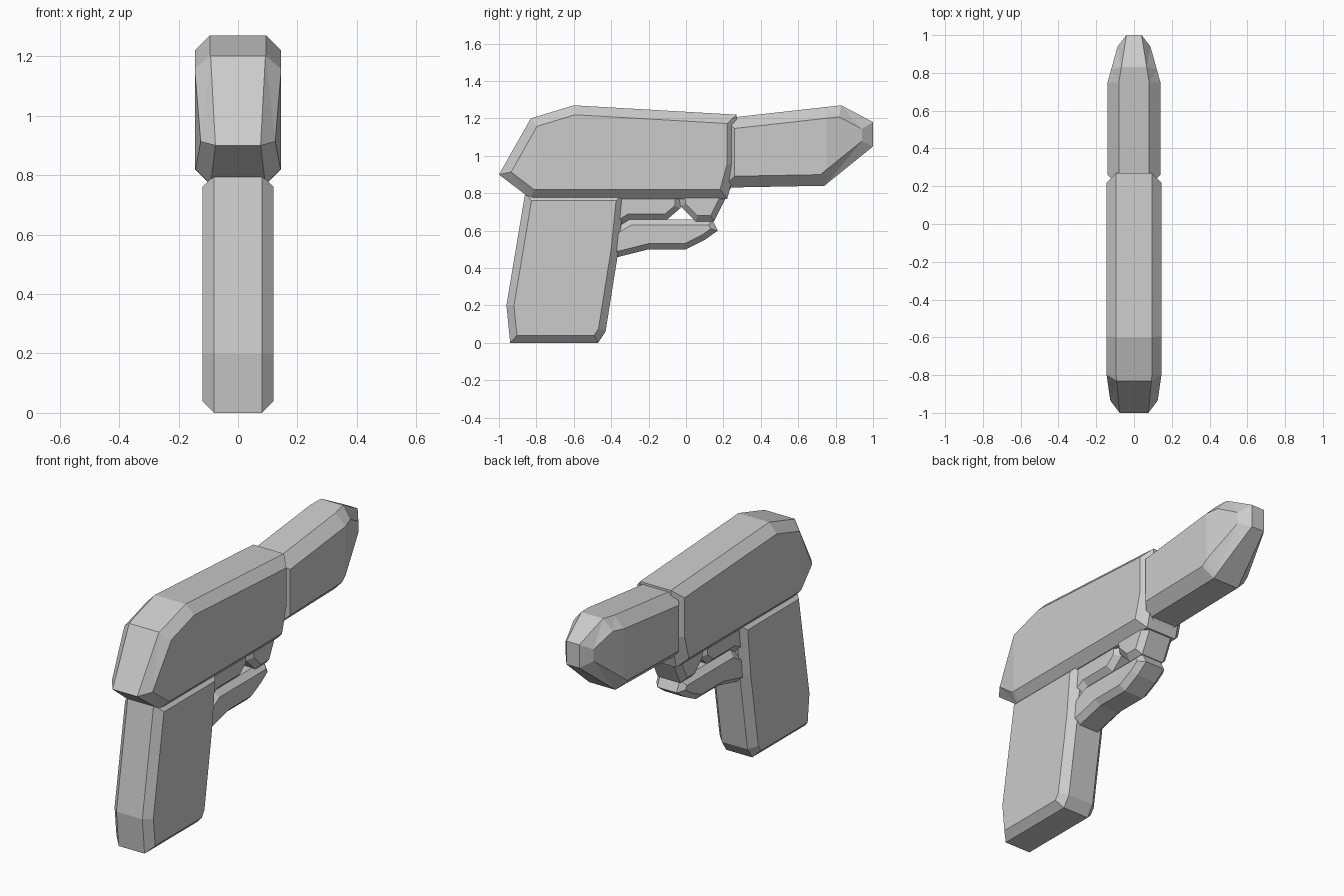
import bpy
import bmesh
from mathutils import Vector

cube = bpy.data.objects.get("Cube")
if cube:
    bpy.data.objects.remove(cube, do_unlink=True)

grey = bpy.data.materials.new("plain grey")
grey.use_nodes = True
shade = (0.6, 0.6, 0.6, 1)
grey.diffuse_color = shade
grey.node_tree.nodes["Principled BSDF"].inputs["Base Color"].default_value = shade


def narrow_end(bm, start, end, end_scale):
    """Cut across the part at start, then taper its width towards end."""
    geometry = list(bm.verts) + list(bm.edges) + list(bm.faces)
    bmesh.ops.bisect_plane(bm, geom=geometry, plane_co=Vector((0, start, 0)),
                           plane_no=Vector((0, 1, 0)))
    for vert in bm.verts:
        amount = max(0, (vert.co.y - start) / (end - start))
        vert.co.x *= 1 + amount * (end_scale - 1)


def chamfered_part(name, outline, half_width, chamfer, taper=None):
    """Extrude a side outline across x and chamfer the rims of both sides."""
    bm = bmesh.new()
    near = bm.faces.new([bm.verts.new((-half_width, y, z)) for y, z in outline])
    extruded = bmesh.ops.extrude_face_region(bm, geom=[near], use_keep_orig=True)
    far_verts = [item for item in extruded["geom"]
                 if isinstance(item, bmesh.types.BMVert)]
    bmesh.ops.translate(bm, verts=far_verts, vec=(2 * half_width, 0, 0))
    bmesh.ops.recalc_face_normals(bm, faces=bm.faces)

    # Rim edges lie within one side; the crossing edges are left alone
    rims = [edge for edge in bm.edges
            if abs(edge.verts[0].co.x - edge.verts[1].co.x) < half_width]
    bmesh.ops.bevel(bm, geom=rims, offset=chamfer, segments=1,
                    affect="EDGES", clamp_overlap=True)
    if taper:
        narrow_end(bm, *taper)
    bmesh.ops.triangulate(bm, faces=bm.faces)
    bmesh.ops.recalc_face_normals(bm, faces=bm.faces)

    mesh = bpy.data.meshes.new(name)
    bm.to_mesh(mesh)
    bm.free()
    mesh.materials.append(grey)
    part = bpy.data.objects.new(name, mesh)
    bpy.context.collection.objects.link(part)


# Main upper body, narrowing at the rear tip
chamfered_part(
    "body",
    [(-1, 0.9), (-0.83, 0.77), (0.22, 0.77), (0.27, 0.95),
     (0.27, 1.22), (-0.6, 1.27), (-0.83, 1.2)],
    half_width=0.145, chamfer=0.05, taper=(-0.8, -1, 0.8))

# Barrel with a tapered nose
chamfered_part(
    "barrel",
    [(0.2, 0.83), (0.74, 0.84), (1, 1.05), (1, 1.18),
     (0.83, 1.27), (0.2, 1.2)],
    half_width=0.14, chamfer=0.06, taper=(0.75, 1, 0.5))

# Slanted grip
chamfered_part(
    "grip",
    [(-0.86, 0.8), (-0.96, 0.2), (-0.94, 0), (-0.47, 0),
     (-0.43, 0.06), (-0.36, 0.5), (-0.33, 0.8)],
    half_width=0.12, chamfer=0.04)

# Sloping block behind the trigger opening
chamfered_part(
    "trigger_block",
    [(-0.4, 0.8), (-0.4, 0.6), (-0.3, 0.66), (-0.1, 0.66),
     (-0.03, 0.72), (-0.03, 0.8)],
    half_width=0.09, chamfer=0.03)

# Lower guard joining the grip
chamfered_part(
    "guard_bar",
    [(-0.4, 0.45), (-0.2, 0.5), (0, 0.5), (0.1, 0.55), (0.17, 0.6),
     (0.14, 0.66), (-0.3, 0.66), (-0.4, 0.6)],
    half_width=0.09, chamfer=0.03)

# Front of the guard rising into the body
chamfered_part(
    "guard_front",
    [(-0.04, 0.8), (-0.03, 0.73), (0.05, 0.65), (0.15, 0.65),
     (0.25, 0.85), (0.1, 0.85)],
    half_width=0.1, chamfer=0.03)
